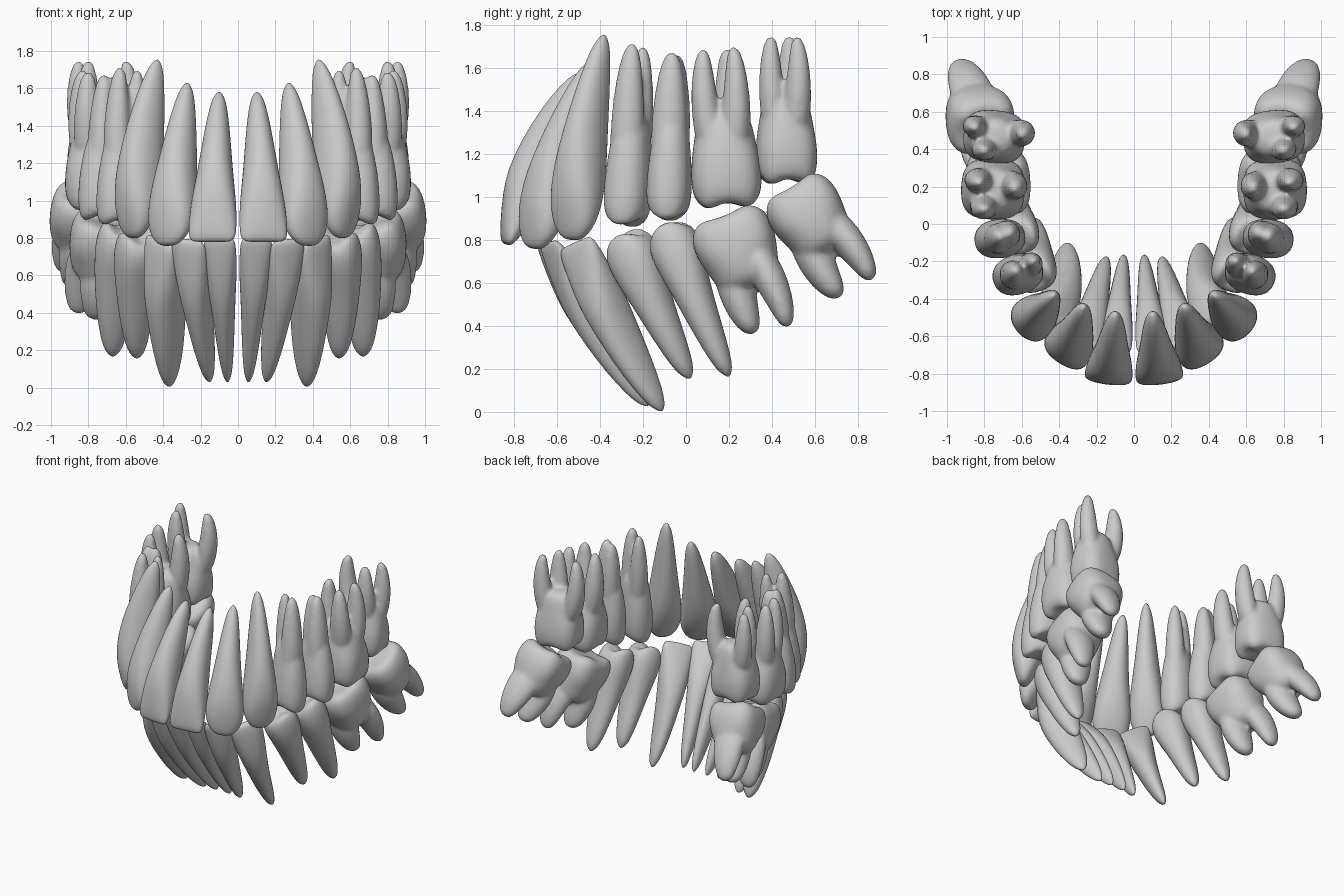
import bpy, bmesh, math
from mathutils import Vector

if "Cube" in bpy.data.objects:
    bpy.data.objects.remove(bpy.data.objects["Cube"])

SEG = 20

# Crown-to-root profiles: (fraction of length, width scale, depth scale, cusp amount)
INCISOR = [(0, .74, .1, 0), (.012, .9, .22, 0), (.05, 1, .36, 0), (.12, 1, .54, 0), (.25, .95, .82, 0),
           (.38, .82, 1, 0), (.55, .67, .97, 0), (.75, .52, .8, 0), (.9, .36, .53, 0), (.97, .22, .3, 0), (1, .05, .06, 0)]
CANINE = [(0, .25, .12, 0), (.015, .52, .28, 0), (.06, .82, .44, 0), (.14, 1, .68, 0), (.24, 1, .9, 0),
          (.37, .87, 1, 0), (.52, .71, .96, 0), (.7, .55, .78, 0), (.88, .38, .5, 0), (.96, .24, .3, 0), (1, .06, .07, 0)]
PREMOLAR = [(.05, .04, .04, 0), (.045, .4, .35, .5), (.025, .68, .62, 1), (.05, .9, .84, 1), (.12, 1.02, .97, .3),
            (.22, 1.02, 1, 0), (.36, .86, .94, 0), (.5, .73, .86, 0), (.7, .58, .72, 0), (.88, .42, .5, 0),
            (.96, .27, .32, 0), (1, .05, .06, 0)]
MOLAR = [(.075, .04, .04, 0), (.07, .3, .3, .2), (.05, .58, .58, .8), (.055, .82, .82, 1), (.12, .97, .97, .5),
         (.24, 1, 1, 0), (.35, .94, .96, 0), (.46, .86, .88, 0), (.56, .78, .76, 0), (.63, .62, .55, 0), (.65, .15, .15, 0)]


def loft(bm, rings):
    """Skin a list of equal-sized point rings and close both ends."""
    loops = [[bm.verts.new(p) for p in ring] for ring in rings]
    for a, b in zip(loops, loops[1:]):
        for i in range(SEG):
            j = (i + 1) % SEG
            bm.faces.new((a[i], a[j], b[j], b[i]))
    bm.faces.new(loops[0])
    bm.faces.new(loops[-1])


def ring(center, n, s, depth, width, power=2.0, axis=None, cusp=0, lobes=2):
    pts = []
    for i in range(SEG):
        th = 2 * math.pi * i / SEG
        c, q = math.cos(th), math.sin(th)
        u = math.copysign(abs(c) ** (2 / power), c) * depth / 2
        v = math.copysign(abs(q) ** (2 / power), q) * width / 2
        p = center + n * u + s * v
        if cusp:
            wave = math.cos(2 * th) if lobes == 2 else -math.cos(4 * th)
            p = p - axis * cusp * wave
        pts.append(p)
    return pts


def tooth(name, tip, apex, out, w, d, profile, roots=(), bend=(0, 0, 0), cusp=.024):
    tip, apex, bend = Vector(tip), Vector(apex), Vector(bend)
    axis = (apex - tip).normalized()
    length = (apex - tip).length
    n = Vector((out[0], out[1], 0))
    n = (n - axis * n.dot(axis)).normalized()      # cheek side
    s = axis.cross(n)                              # along the arch
    lobes = 4 if profile is MOLAR and w > .25 else 2
    power = 2.9 if lobes == 4 else 2.3
    bm = bmesh.new()
    # crown and trunk
    loft(bm, [ring(tip + axis * length * t + bend * 4 * t * (1 - t), n, s, d * pd, w * pw,
                   power if t < .4 else 2.1, axis, cusp * c, lobes) for t, pw, pd, c in profile])
    # separate roots
    for end, rw, rd in roots:
        end = Vector(end)
        off = end - apex
        off -= axis * off.dot(axis)
        p0 = tip + axis * length * .34 + off * .65
        p1 = tip + axis * length * .72 + off * 1.3
        rings = []
        for t, k in ((0, .9), (.15, 1.08), (.35, 1.06), (.55, .95), (.75, .77), (.9, .56), (.97, .36), (1, .08)):
            p = p0 * (1 - t) ** 2 + p1 * 2 * t * (1 - t) + end * t * t
            rings.append(ring(p, n, s, rd * k, rw * k))
        loft(bm, rings)
    bmesh.ops.recalc_face_normals(bm, faces=bm.faces)
    for f in bm.faces:
        f.smooth = True
    me = bpy.data.meshes.new(name)
    bm.to_mesh(me)
    bm.free()
    ob = bpy.data.objects.new(name, me)
    bpy.context.collection.objects.link(ob)
    sub = ob.modifiers.new("round", 'SUBSURF')
    sub.levels = sub.render_levels = 1
    if roots:                                      # fuse crown and roots
        r = ob.modifiers.new("fuse", 'REMESH')
        r.mode = 'VOXEL'
        r.voxel_size = .014
        r.use_smooth_shade = True
        sm = ob.modifiers.new("soften", 'SMOOTH')
        sm.factor = .5
        sm.iterations = 5
    m = ob.modifiers.new("other_side", 'MIRROR')
    m.use_axis = (True, False, False)
    m.use_mirror_merge = False


# Upper arch
tooth("upper_central_incisor", (.14, -.835, .78), (.10, -.48, 1.58), (.12, -1), .26, .23, INCISOR, bend=(0, -.025, 0))
tooth("upper_lateral_incisor", (.375, -.71, .76), (.27, -.44, 1.63), (.55, -.83), .27, .24, CANINE, bend=(0, -.015, 0))
tooth("upper_canine", (.56, -.53, .80), (.43, -.38, 1.755), (.78, -.62), .25, .26, CANINE, bend=(.015, -.015, 0))
tooth("upper_first_premolar", (.63, -.28, .835), (.59, -.23, 1.70), (.95, -.3), .22, .28, MOLAR,
      [((.63, -.25, 1.715), .15, .14), ((.54, -.20, 1.70), .13, .13)])
tooth("upper_second_premolar", (.725, -.085, .865), (.69, -.055, 1.67), (1, -.1), .215, .28, MOLAR,
      [((.715, -.065, 1.675), .16, .14), ((.665, -.045, 1.665), .15, .14)])
tooth("upper_first_molar", (.755, .195, .92), (.75, .16, 1.68), (1, .03), .335, .35, MOLAR,
      [((.80, .08, 1.69), .13, .15), ((.83, .22, 1.70), .13, .15), ((.64, .19, 1.69), .15, .14)], cusp=.018)
tooth("upper_second_molar", (.745, .47, 1.035), (.75, .455, 1.74), (1, .1), .29, .34, MOLAR,
      [((.80, .395, 1.75), .12, .14), ((.85, .515, 1.75), .12, .13), ((.60, .48, 1.75), .14, .13)], cusp=.018)

# Lower arch
tooth("lower_central_incisor", (.10, -.68, .80), (.055, -.17, .03), (.1, -1), .175, .19, INCISOR)
tooth("lower_lateral_incisor", (.27, -.64, .79), (.15, -.18, .03), (.4, -.9), .20, .20, INCISOR, bend=(0, -.01, 0))
tooth("lower_canine", (.42, -.515, .79), (.365, -.11, .005), (.72, -.7), .23, .24, INCISOR, bend=(-.01, -.015, 0))
tooth("lower_first_premolar", (.53, -.29, .835), (.54, .02, .155), (.9, -.42), .24, .25, PREMOLAR, bend=(.01, -.01, 0))
tooth("lower_second_premolar", (.62, -.09, .88), (.67, .20, .165), (1, -.2), .235, .26, PREMOLAR, bend=(.01, -.01, 0))
tooth("lower_first_molar", (.70, .175, .93), (.81, .385, .385), (1, -.05), .39, .35, MOLAR,
      [((.77, .315, .365), .17, .23), ((.86, .475, .395), .15, .22)], cusp=.01)
tooth("lower_second_molar", (.79, .48, 1.05), (.925, .785, .575), (1, .05), .36, .37, MOLAR,
      [((.89, .715, .535), .17, .23), ((.935, .865, .615), .15, .22)], cusp=.01)
